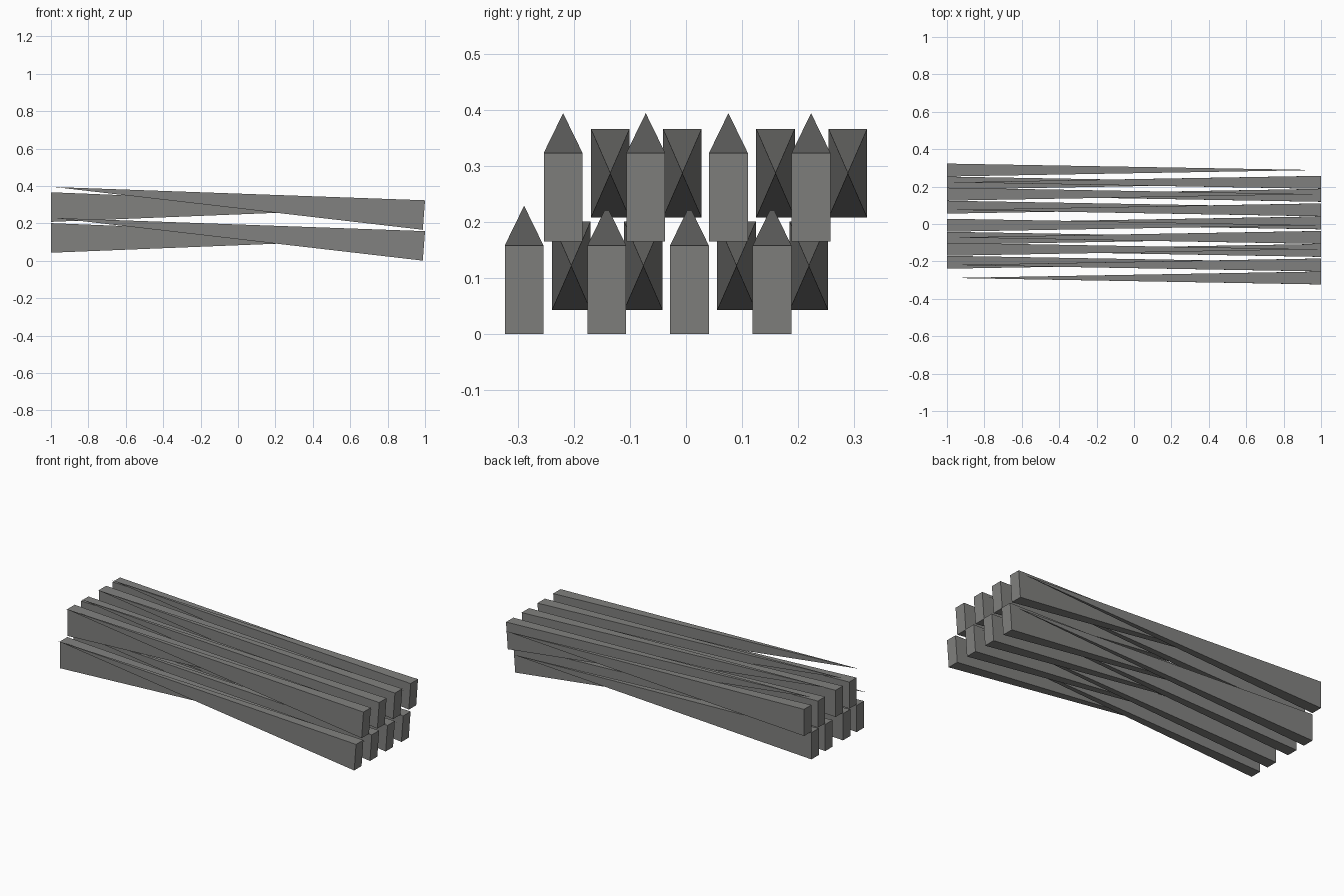
import bpy, bmesh, math
from mathutils import Matrix, Vector

if "Cube" in bpy.data.objects:
    bpy.data.objects.remove(bpy.data.objects["Cube"])

LENGTH, WIDTH, HEIGHT = 1.98, 0.069, 0.158

# dark grey metal
dark = bpy.data.materials.new("dark_grey")
dark.diffuse_color = (0.22, 0.22, 0.213, 1)
dark.use_nodes = True
dark.node_tree.nodes["Principled BSDF"].inputs["Base Color"].default_value = dark.diffuse_color


def stake(name, base, tip):
    """Four-sided wedge stake: rectangular butt centred on base, pointed at tip."""
    base, tip = Vector(base), Vector(tip)
    bm = bmesh.new()
    # square pyramid, edges aligned with the axes, butt at the origin, tip along +z
    bmesh.ops.create_cone(bm, cap_ends=True, segments=4, radius1=math.sqrt(0.5),
                          radius2=0, depth=1,
                          matrix=Matrix.Rotation(math.pi / 4, 4, 'Z') @ Matrix.Translation((0, 0, 0.5)))
    bmesh.ops.remove_doubles(bm, verts=bm.verts, dist=1e-5)
    # local x = height, y = width, z = length, turned to point at the tip
    axis = (tip - base).normalized()
    side = Vector((0, 1, 0))
    up = side.cross(axis)
    turn = Matrix((up, side, axis)).transposed().to_4x4()
    size = Matrix.Diagonal((HEIGHT, WIDTH, (tip - base).length, 1))
    bm.transform(Matrix.Translation(base) @ turn @ size)
    bmesh.ops.recalc_face_normals(bm, faces=bm.faces)
    mesh = bpy.data.meshes.new(name)
    bm.to_mesh(mesh)
    bm.free()
    mesh.materials.append(dark)
    bpy.context.collection.objects.link(bpy.data.objects.new(name, mesh))


# two layers of stakes, alternately facing right and left
for layer, (dy, dz) in {"lower": (0, 0), "upper": (0.0695, 0.165)}.items():
    # tilted stakes with the butt on the right
    for i in range(4):
        y = -0.2885 + 0.1473 * i + dy
        stake(f"{layer}_tilted_stake_{i + 1}",
              (0.994, y, 0.0795 + dz), (-0.981, y, 0.229 + dz))
    # level stakes with the butt on the left
    for i, y in enumerate((-0.2045, -0.076, 0.090, 0.219)):
        stake(f"{layer}_level_stake_{i + 1}",
              (-1, y + dy, 0.122 + dz), (-1 + LENGTH, y + dy, 0.122 + dz))
